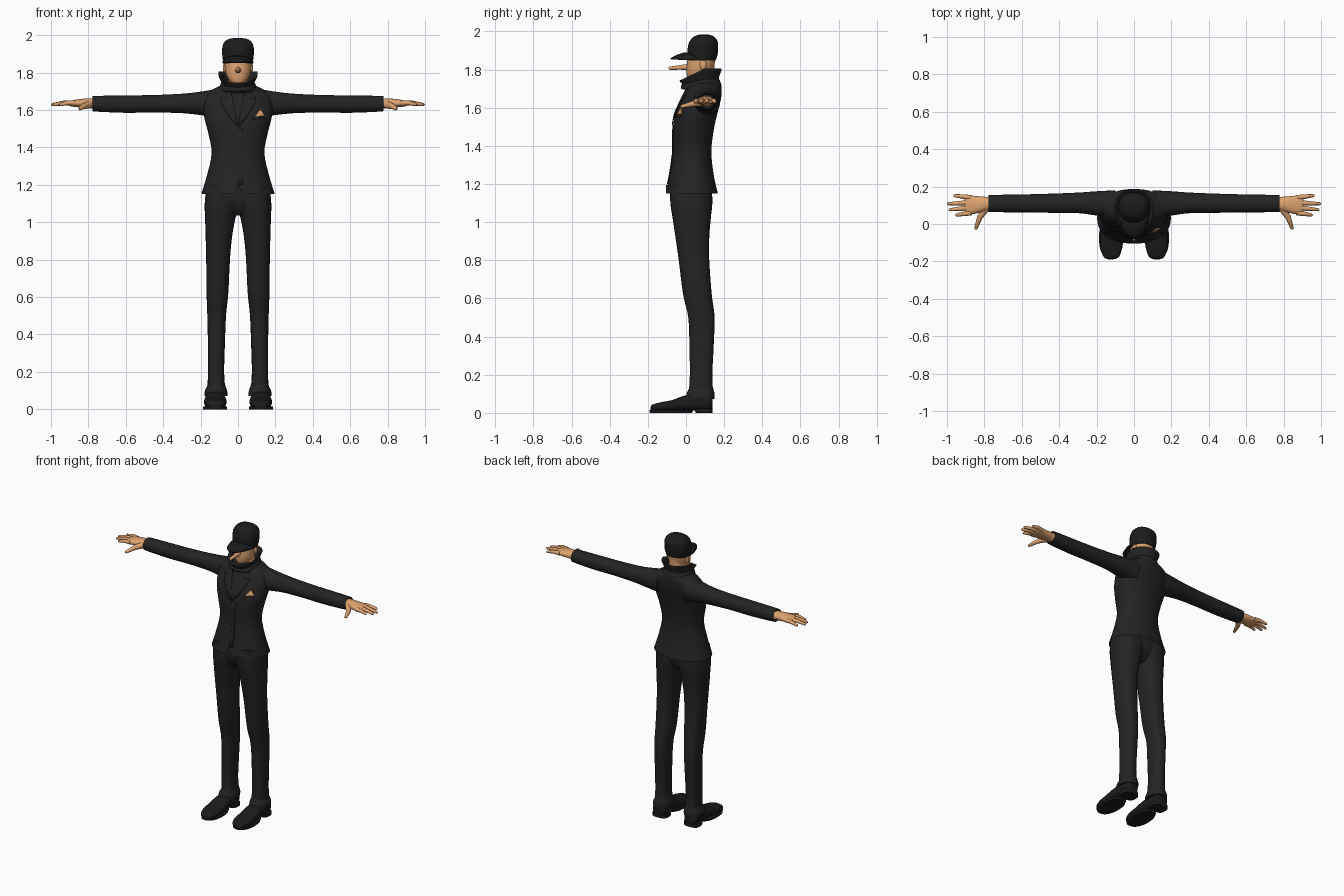
import bpy, bmesh, math
from mathutils import Vector
from mathutils.bvhtree import BVHTree

cube = bpy.data.objects.get("Cube")
if cube:
    bpy.data.objects.remove(cube, do_unlink=True)


def material(name, r, g, b):
    m = bpy.data.materials.new(name)
    m.use_nodes = True
    m.diffuse_color = (r, g, b, 1)
    m.node_tree.nodes["Principled BSDF"].inputs["Base Color"].default_value = (r, g, b, 1)
    return m


SUIT = material("suit charcoal", .017, .017, .017)
BLACK = material("leather black", .011, .011, .012)
SKIN = material("warm skin", .73, .37, .16)


def finish(name, bm, mat, mirror=False, thickness=0, angle=45):
    """Turn a bmesh into a smooth-shaded object."""
    bmesh.ops.recalc_face_normals(bm, faces=bm.faces)
    mesh = bpy.data.meshes.new(name)
    bm.to_mesh(mesh)
    bm.free()
    mesh.materials.append(mat)
    obj = bpy.data.objects.new(name, mesh)
    bpy.context.collection.objects.link(obj)
    bpy.ops.object.select_all(action='DESELECT')
    obj.select_set(True)
    bpy.context.view_layer.objects.active = obj
    bpy.ops.object.shade_smooth_by_angle(angle=math.radians(angle))
    if thickness:
        mod = obj.modifiers.new("thickness", 'SOLIDIFY')
        mod.thickness = thickness
        mod.offset = 0
    if mirror:
        obj.modifiers.new("mirror", 'MIRROR')
    return obj


def spline(rows, steps):
    """Catmull-Rom interpolation between station rows."""
    out = []
    for i in range(len(rows) - 1):
        a, b, c, d = rows[max(i - 1, 0)], rows[i], rows[i + 1], rows[min(i + 2, len(rows) - 1)]
        for s in range(steps):
            t = s / steps
            out.append([q + .5 * t * (r - p + t * (2*p - 5*q + 4*r - e + t * (3*(q - r) + e - p)))
                        for p, q, r, e in zip(a, b, c, d)])
    return out + [list(rows[-1])]


def loft(name, axis, rows, mat, n=32, power=2.2, steps=4, caps=(True, True),
         mirror=False, warp=None, angle=45):
    """Skin rounded sections; each row is (position, a_min, a_max, b_min, b_max)."""
    bm = bmesh.new()
    rings = []
    for t, a0, a1, b0, b1 in spline(rows, steps):
        ring = []
        for k in range(n):
            th = 2 * math.pi * k / n
            c, s = math.cos(th), math.sin(th)
            a = (a0 + a1) / 2 + (a1 - a0) / 2 * math.copysign(abs(c) ** (2 / power), c)
            b = (b0 + b1) / 2 + (b1 - b0) / 2 * math.copysign(abs(s) ** (2 / power), s)
            p = Vector({'X': (t, a, b), 'Y': (a, t, b), 'Z': (a, b, t)}[axis])
            ring.append(bm.verts.new(warp(p) if warp else p))
        rings.append(ring)
    for r0, r1 in zip(rings, rings[1:]):
        for k in range(n):
            bm.faces.new((r0[k], r0[(k + 1) % n], r1[(k + 1) % n], r1[k]))
    for ring, wanted in ((rings[0], caps[0]), (rings[-1], caps[1])):
        if wanted:
            bm.faces.new(ring)
    return finish(name, bm, mat, mirror, angle=angle)


def sym(rows):
    """Expand (z, half_width, front, back) into symmetric loft rows."""
    return [(z, -w, w, f, b) for z, w, f, b in rows]


def ball(name, centre, size, mat, mirror=False):
    bm = bmesh.new()
    bmesh.ops.create_uvsphere(bm, u_segments=16, v_segments=10, radius=1)
    for v in bm.verts:
        v.co = Vector(centre) + v.co * Vector(size)
    return finish(name, bm, mat, mirror)


def digit(name, points, radii, mat, mirror=True, n=12):
    """Tapered round tube with a domed tip."""
    pts = [Vector(p) for p in points]
    way = (pts[-1] - pts[-2]).normalized()
    pts.append(pts[-1] + way * radii[-1] * .7)
    radii = list(radii) + [radii[-1] * .45]
    u = way.cross(Vector((0, 0, 1))).normalized()
    v = u.cross(way)
    bm = bmesh.new()
    rings = [[bm.verts.new(p + r * (math.cos(2*math.pi*k/n) * u + math.sin(2*math.pi*k/n) * v))
              for k in range(n)] for p, r in zip(pts, radii)]
    for r0, r1 in zip(rings, rings[1:]):
        for k in range(n):
            bm.faces.new((r0[k], r0[(k + 1) % n], r1[(k + 1) % n], r1[k]))
    bm.faces.new(rings[0])
    bm.faces.new(rings[-1])
    return finish(name, bm, mat, mirror)


# Jacket body with a small notch at the front hem
def hem_notch(p):
    if p.y < 0 and abs(p.x) < .03:
        p.z = max(p.z, 1.195 - 1.6 * abs(p.x))
    return p


jacket = loft("jacket_body", 'Z', sym([
    (1.15, .197, -.105, .167), (1.25, .166, -.085, .145), (1.37, .141, -.068, .133),
    (1.48, .16, -.068, .145), (1.56, .18, -.058, .162), (1.64, .186, -.025, .182),
    (1.69, .165, 0, .187), (1.72, .115, .01, .18), (1.74, .075, .02, .16)]),
    SUIT, n=64, caps=(False, True), warp=hem_notch)

# Sleeves
loft("sleeves", 'X', [
    (.1, .03, .18, 1.56, 1.715), (.2, .045, .175, 1.573, 1.698), (.3, .058, .168, 1.583, 1.687),
    (.45, .06, .162, 1.587, 1.68), (.6, .062, .158, 1.585, 1.678), (.765, .064, .155, 1.592, 1.675),
    (.77, .07, .15, 1.597, 1.67)], SUIT, mirror=True)

# Details that hug the chest
body = BVHTree.FromPolygons([v.co for v in jacket.data.vertices],
                            [p.vertices for p in jacket.data.polygons])


def patch(name, outline, lift, mat, mirror=False):
    bm = bmesh.new()
    bm.faces.new([bm.verts.new((x, 0, z)) for x, z in outline])
    bmesh.ops.triangulate(bm, faces=bm.faces)
    bmesh.ops.subdivide_edges(bm, edges=bm.edges, cuts=5, use_grid_fill=True)
    for v in bm.verts:
        hit = body.ray_cast(Vector((v.co.x, -1, v.co.z)), Vector((0, 1, 0)))[0]
        v.co.y = (hit.y if hit else 0) - lift
    return finish(name, bm, mat, mirror, thickness=.006)


patch("lapels", [(.002, 1.51), (.045, 1.56), (.085, 1.625), (.095, 1.665), (.06, 1.66),
                 (.065, 1.695), (.04, 1.7), (.02, 1.6)], .005, SUIT, True)
patch("front_placket", [(0, 1.2), (.025, 1.2), (.025, 1.5), (0, 1.51)], .002, SUIT)
patch("breast_pocket", [(.08, 1.55), (.14, 1.555), (.14, 1.568), (.08, 1.563)], .004, SUIT)
patch("pocket_square", [(.09, 1.563), (.142, 1.567), (.132, 1.585), (.118, 1.603), (.108, 1.588)],
      .003, SKIN)


# Turned-up collar and inner scarf, lower at the front
def collar_dip(p):
    p.z -= max(0, .1 - p.y) * .45 * max(0, (p.z - 1.69) / .11)
    return p


loft("collar", 'Z', sym([
    (1.67, .1, .005, .187), (1.72, .085, -.01, .175), (1.755, .088, -.02, .172),
    (1.8, .105, -.033, .187), (1.805, .1, -.027, .182), (1.785, .085, -.01, .165),
    (1.73, .07, .01, .15)]), SUIT, n=40, warp=collar_dip, caps=(False, True))
loft("collar_fold", 'Z', sym([
    (1.7, .096, -.015, .183), (1.715, .1, -.025, .186), (1.745, .092, -.025, .177),
    (1.755, .08, -.01, .165)]), SUIT, n=40, warp=collar_dip, caps=(False, False))

# Head, neck, ears and long nose
loft("neck", 'Z', sym([(1.66, .05, .04, .14), (1.83, .052, .045, .15)]), SKIN)
loft("head", 'Z', sym([
    (1.74, .022, .015, .07), (1.752, .042, .008, .1), (1.785, .062, .003, .13),
    (1.83, .071, .004, .15), (1.88, .072, .01, .152), (1.93, .06, .03, .14)]), SKIN)
ball("ears", (.072, .09, 1.825), (.009, .018, .026), SKIN, True)
digit("nose", [(0, .02, 1.812), (0, -.03, 1.812), (0, -.085, 1.807)], (.018, .012, .009),
      SKIN, mirror=False)

# Cap crown
loft("cap_crown", 'Z', sym([
    (1.848, .078, .008, .156), (1.88, .083, .008, .166), (1.92, .085, .01, .169),
    (1.95, .08, .02, .165), (1.97, .066, .038, .15), (1.981, .044, .06, .13),
    (1.985, .012, .085, .105)]), BLACK, n=40)

# Cap brim, drooping at the sides
bm = bmesh.new()
rows = []
for i in range(25):
    a = math.pi * (i / 24 - .5)
    s, c = math.sin(a), math.cos(a)
    rows.append([bm.verts.new((.08 * s, .07 - c * (.055 + .095 * t),
                               1.85 + c * (.038 - .032 * t * t))) for t in (0, .33, .67, 1)])
for r0, r1 in zip(rows, rows[1:]):
    for k in range(3):
        bm.faces.new((r0[k], r0[k + 1], r1[k + 1], r1[k]))
bmesh.ops.remove_doubles(bm, verts=bm.verts, dist=.0005)
finish("cap_brim", bm, BLACK, thickness=.008)

# Hands
loft("palms", 'X', [
    (.75, .08, .142, 1.605, 1.662), (.8, .068, .146, 1.61, 1.662), (.85, .055, .15, 1.614, 1.658),
    (.89, .05, .153, 1.619, 1.65), (.905, .056, .148, 1.624, 1.645)], SKIN, n=20, mirror=True)
for label, base, tip, reach in (("index", .06, .048, .95), ("middle", .088, .076, .985),
                                ("ring", .115, .108, .993), ("little", .141, .152, .96)):
    middle = (base + tip) / 2
    digit(label + "_fingers", [(.87, base, 1.636), ((.87 + reach) / 2, middle, 1.638),
                               (reach, tip, 1.629)], (.014, .012, .008), SKIN)
digit("thumbs", [(.79, .085, 1.63), (.825, .035, 1.62), (.845, -.023, 1.607)],
      (.022, .015, .009), SKIN)

# Trousers
loft("trouser_seat", 'Z', sym([
    (1.035, .05, -.03, .08), (1.07, .12, -.06, .115), (1.13, .172, -.082, .135),
    (1.22, .158, -.07, .135)]), SUIT)
loft("trouser_legs", 'Z', [
    (.11, .068, .163, .015, .142), (.2, .074, .161, .02, .138), (.35, .07, .161, .018, .145),
    (.5, .064, .164, .012, .15), (.62, .052, .168, -.015, .135), (.8, .043, .17, -.038, .122),
    (.92, .032, .173, -.055, .122), (1.02, .014, .176, -.07, .13), (1.1, -.01, .178, -.082, .138),
    (1.2, -.01, .168, -.085, .135)], SUIT, power=2.4, mirror=True)
loft("trouser_cuffs", 'Z', [
    (.072, .057, .18, -.005, .15), (.1, .058, .177, .003, .15), (.12, .066, .166, .012, .145),
    (.14, .07, .163, .02, .14)], SUIT, mirror=True)

# Shoes with soles and heels
loft("shoe_uppers", 'Y', [
    (-.187, .1, .145, .01, .03), (-.175, .08, .163, .01, .044), (-.13, .064, .179, .01, .056),
    (-.07, .061, .182, .01, .068), (-.01, .066, .176, .012, .09), (.06, .07, .172, .014, .1),
    (.12, .074, .168, .014, .09), (.138, .09, .15, .02, .075)], BLACK, power=2.6, mirror=True)
loft("shoe_soles", 'Z', [(0, .06, .186, -.19, .03), (.014, .058, .187, -.191, .04)],
     BLACK, power=2.3, steps=1, mirror=True, angle=30)
loft("shoe_heels", 'Z', [(0, .066, .176, .05, .14), (.024, .066, .176, .045, .14)],
     BLACK, power=3, steps=1, mirror=True, angle=30)
